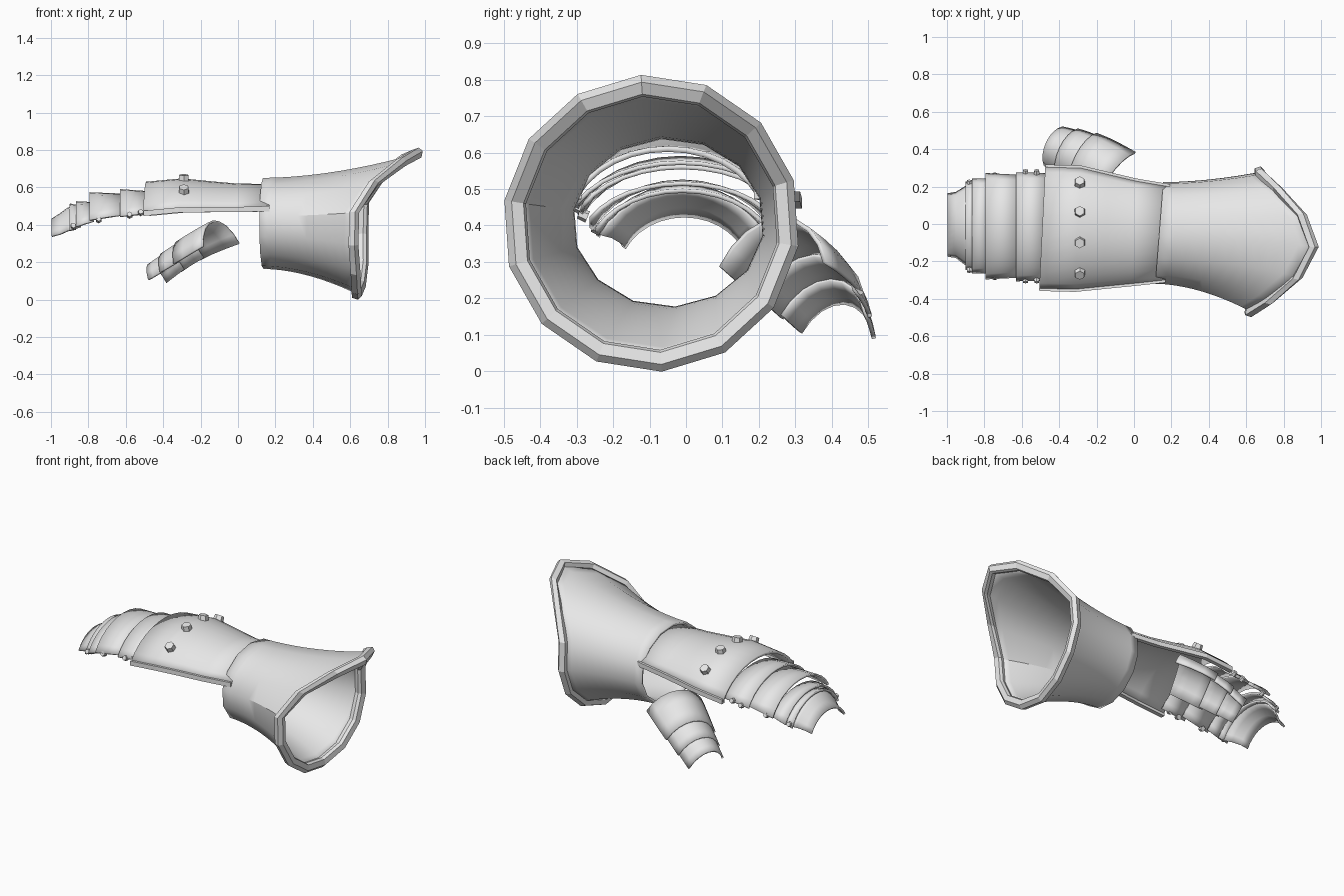
import bpy, bmesh, math
from mathutils import Vector, Matrix

cube = bpy.data.objects.get("Cube")
if cube:
    bpy.data.objects.remove(cube, do_unlink=True)

steel = bpy.data.materials.new("light_grey_steel")
steel.use_nodes = True
steel.diffuse_color = (0.8, 0.8, 0.8, 1)
steel.node_tree.nodes["Principled BSDF"].inputs["Base Color"].default_value = (0.8, 0.8, 0.8, 1)


def finish(name, bm, thickness=0, smooth=True):
    """Turn a bmesh into a shaded steel object, optionally given sheet thickness."""
    bmesh.ops.recalc_face_normals(bm, faces=bm.faces[:])
    mesh = bpy.data.meshes.new(name)
    bm.to_mesh(mesh)
    bm.free()
    mesh.materials.append(steel)
    obj = bpy.data.objects.new(name, mesh)
    bpy.context.collection.objects.link(obj)
    if thickness:
        mod = obj.modifiers.new("sheet", 'SOLIDIFY')
        mod.thickness = thickness
        mod.offset = 0
    if smooth:
        bpy.ops.object.select_all(action='DESELECT')
        obj.select_set(True)
        bpy.context.view_layer.objects.active = obj
        bpy.ops.object.shade_smooth_by_angle(angle=math.radians(32))
    return obj


def loft(rings, closed=False, wrap=False, caps=False):
    """Bridge equal-length rings; closed joins each ring, wrap joins last to first."""
    bm = bmesh.new()
    rows = [[bm.verts.new(p) for p in ring] for ring in rings]
    n = len(rows[0])
    pairs = list(zip(rows, rows[1:])) + ([(rows[-1], rows[0])] if wrap else [])
    for a, b in pairs:
        for i in range(n if closed else n - 1):
            j = (i + 1) % n
            bm.faces.new((a[i], a[j], b[j], b[i]))
    if caps:
        bm.faces.new(rows[0])
        bm.faces.new(rows[-1])
    return bm


# Flared cuff and its heavy rim
SIDES = 14
RIM_X = [0.965, 0.89, 0.75, 0.65, 0.645, 0.65, 0.645, 0.635]


def mouth(k, radius, dx=0):
    a = math.radians(94) + math.tau * k / SIDES
    y = -0.095 + radius * math.cos(a)
    z = 0.406 + radius * math.sin(a)
    return Vector((RIM_X[min(k, SIDES - k)] + 0.07 * (y + 0.09) + dx, y, z))


def wrist(k):
    a = math.radians(94) + math.tau * k / SIDES
    y = -0.048 + 0.268 * math.cos(a)
    return Vector((0.135 + 0.08 * (y + 0.05), y, 0.407 + 0.237 * math.sin(a)))


rings = []
for j in range(11):
    t = j / 10
    ring = []
    for k in range(SIDES):
        a, b = wrist(k), mouth(k, 0.37)
        p = a.lerp(b, t ** 1.8)
        p.x = a.x + (b.x - a.x) * t
        ring.append(p)
    rings.append(ring)
finish("cuff", loft(rings, closed=True), 0.014)

section = [(0.355, -0.025), (0.397, -0.027), (0.408, 0.005),
           (0.388, 0.025), (0.355, 0.018), (0.348, 0)]
finish("cuff_rim", loft([[mouth(k, r, dx) for k in range(SIDES)] for r, dx in section],
                        closed=True, wrap=True), smooth=False)


# Curved plates: each station is an arch between two corners
START = math.radians(25)


def arch_point(a, b, up, s):
    """Point at fraction s along a circular arch from a to b."""
    angle = START + (math.pi - 2 * START) * s
    u = math.cos(angle) / math.cos(START)
    v = (math.sin(angle) - math.sin(START)) / (1 - math.sin(START))
    return (a + b) / 2 + (a - b) / 2 * u + up * v


def arch(a, b, up, steps=12):
    return [arch_point(a, b, up, i / steps) for i in range(steps + 1)]


def station(x, cy, half, base, top, skew=0):
    a = Vector((x + skew * half, cy + half, base))
    b = Vector((x - skew * half, cy - half, base))
    return a, b, Vector((0, 0, top - base))


# Back of hand plate: x, centre y, half width, edge z, crown z
HAND = [(0.18, -0.05, 0.25, 0.485, 0.61), (0, -0.045, 0.275, 0.48, 0.612),
        (-0.15, -0.035, 0.3, 0.48, 0.625), (-0.3, -0.025, 0.325, 0.478, 0.64),
        (-0.49, -0.02, 0.325, 0.46, 0.622)]
hand = [station(*s, skew=0.05) for s in HAND]
finish("hand_plate", loft([arch(*s) for s in hand]), 0.016)

# Raised borders along both sides of the hand plate
for side, name in enumerate(("left_border", "right_border")):
    bars = []
    for s in hand:
        p = s[side]
        bars.append([p + Vector((0, dy, dz)) for dy, dz in
                     ((-0.013, -0.013), (0.013, -0.013), (0.013, 0.015), (-0.013, 0.015))])
    finish(name, loft(bars, closed=True, caps=True), smooth=False)

# Overlapping finger plates
FINGERS = {
    "knuckle_plate": [(-0.46, -0.015, 0.283, 0.462, 0.572), (-0.63, -0.015, 0.287, 0.445, 0.585)],
    "finger_plate": [(-0.6, -0.012, 0.27, 0.455, 0.56), (-0.795, -0.012, 0.28, 0.425, 0.568)],
    "middle_joint_plate": [(-0.77, -0.01, 0.25, 0.42, 0.515), (-0.865, -0.01, 0.25, 0.39, 0.52)],
    "end_joint_plate": [(-0.84, -0.01, 0.235, 0.39, 0.495), (-0.9, -0.01, 0.232, 0.37, 0.508)],
    "fingertip_plate": [(-0.87, -0.01, 0.225, 0.375, 0.498), (-0.91, -0.008, 0.2, 0.368, 0.485),
                        (-0.95, -0.005, 0.172, 0.35, 0.455), (-0.995, -0.005, 0.165, 0.338, 0.427)],
}
for name, rows in FINGERS.items():
    finish(name, loft([arch(*station(*r)) for r in rows]), 0.012)

# Thumb: a tapering arch cut into overlapping plates
INNER = (Vector((-0.19, 0.09, 0.285)), Vector((-0.475, 0.32, 0.105)))
OUTER = (Vector((0.01, 0.385, 0.3)), Vector((-0.385, 0.51, 0.09)))
RISE = (Vector((-0.04, 0.02, 0.13)), Vector((-0.035, 0.02, 0.085)))


def thumb_station(t, grow):
    bulge = Vector((-0.01, 0.025, 0.02)) * math.sin(math.pi * t)
    a = INNER[0].lerp(INNER[1], t)
    b = OUTER[0].lerp(OUTER[1], t) + bulge
    mid = (a + b) / 2
    up = RISE[0].lerp(RISE[1], t) * grow
    return arch(mid + (a - mid) * grow, mid + (b - mid) * grow, up, 8)


for name, t0, t1 in (("thumb_base_plate", 0, 0.52), ("thumb_middle_plate", 0.46, 0.78),
                     ("thumb_tip_plate", 0.73, 1)):
    rows = []
    for i in range(4):
        f = i / 3
        rows.append(thumb_station(t0 + (t1 - t0) * f, 0.97 + 0.09 * f))
    finish(name, loft(rows), 0.012)


# Hexagonal studs and rivets
def stud(name, location, normal, radius, depth):
    bm = bmesh.new()
    turn = normal.to_track_quat('Z', 'Y').to_matrix().to_4x4()
    bmesh.ops.create_cone(bm, cap_ends=True, segments=6, radius1=radius, radius2=radius * 0.85,
                          depth=depth, matrix=Matrix.Translation(location) @ turn)
    finish(name, bm, smooth=False)


row = station(-0.29, *HAND[3][1:])
for i, s in enumerate((0.18, 0.39, 0.59, 0.81)):
    p = arch_point(*row, s)
    along = arch_point(*row, s + 0.01) - arch_point(*row, s - 0.01)
    normal = along.cross(Vector((1, 0, 0))).normalized()
    if normal.z < 0:
        normal.negate()
    stud(f"knuckle_stud_{i + 1}", p + normal * 0.015, normal, 0.032, 0.036)

for i, (x, half, z) in enumerate(((-0.88, 0.232, 0.392), (-0.745, 0.27, 0.428),
                                  (-0.58, 0.288, 0.452), (-0.52, 0.288, 0.466))):
    for sign, side in ((1, "left"), (-1, "right")):
        stud(f"{side}_rivet_{i + 1}", Vector((x, -0.012 + sign * half, z)),
             Vector((0, sign, 0.4)).normalized(), 0.017, 0.026)
